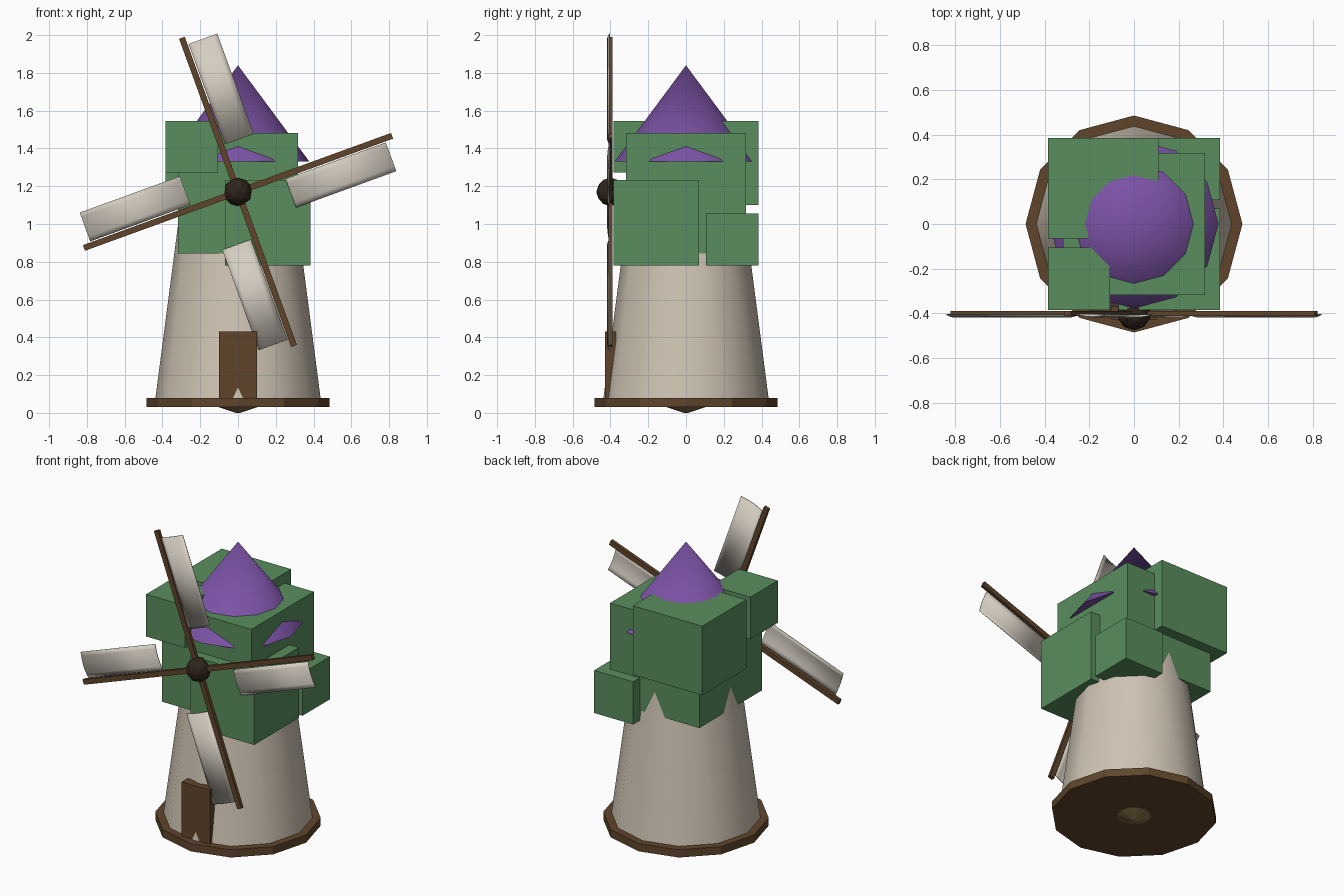
import bpy, bmesh, math
from mathutils import Matrix, Vector

default_cube = bpy.data.objects.get("Cube")
if default_cube:
    bpy.data.objects.remove(default_cube, do_unlink=True)


def material(name, colour):
    mat = bpy.data.materials.new(name)
    mat.use_nodes = True
    rgba = (*colour, 1.0)
    mat.diffuse_color = rgba
    mat.node_tree.nodes["Principled BSDF"].inputs["Base Color"].default_value = rgba
    return mat


PLASTER = material("warm plaster", (0.62, 0.55, 0.45))
WOOD = material("brown wood", (0.115, 0.06, 0.024))
DARK = material("dark hub wood", (0.028, 0.018, 0.010))
GREEN = material("leaf green", (0.1, 0.27, 0.11))
PURPLE = material("purple roof", (0.2, 0.085, 0.38))
OCHRE = material("ochre base", (0.25, 0.17, 0.065))
CANVAS = material("sail canvas", (0.66, 0.61, 0.53))


def finish(name, bm, mat, smooth=False):
    """Turn a bmesh into a named, coloured object."""
    bmesh.ops.recalc_face_normals(bm, faces=bm.faces)
    mesh = bpy.data.meshes.new(name)
    bm.to_mesh(mesh)
    bm.free()
    mesh.materials.append(mat)
    obj = bpy.data.objects.new(name, mesh)
    bpy.context.collection.objects.link(obj)
    if smooth:
        bpy.ops.object.select_all(action="DESELECT")
        obj.select_set(True)
        bpy.context.view_layer.objects.active = obj
        bpy.ops.object.shade_smooth_by_angle(angle=math.radians(40))
    return obj


def frustum(name, low_radius, high_radius, low, high, mat, smooth=False):
    """Twelve-sided upright cone or drum, with a corner on each axis."""
    bm = bmesh.new()
    place = Matrix.Translation((0, 0, (low + high) / 2))
    bmesh.ops.create_cone(bm, cap_ends=True, segments=12, radius1=low_radius,
                          radius2=high_radius, depth=high - low, matrix=place)
    bmesh.ops.remove_doubles(bm, verts=bm.verts, dist=1e-5)
    return finish(name, bm, mat, smooth)


def box(name, low, high, mat, turn=Matrix()):
    """Box between two opposite corners, optionally turned afterwards."""
    low, high = Vector(low), Vector(high)
    bm = bmesh.new()
    place = Matrix.Translation((low + high) / 2) @ Matrix.Diagonal((*(high - low), 1))
    bmesh.ops.create_cube(bm, size=1, matrix=turn @ place)
    return finish(name, bm, mat)


# Base, tower and roof
frustum("base_foot", 0.01, 0.1, 0, 0.03, OCHRE)
frustum("base_platform", 0.485, 0.485, 0.03, 0.08, WOOD)
frustum("tower", 0.437, 0.274, 0.08, 1.33, PLASTER, True)
frustum("roof", 0.378, 0, 1.33, 1.84, PURPLE, True)
box("door", (-0.1, -0.43, 0.08), (0.1, -0.37, 0.43), WOOD)

# Foliage: one central cube and four blocks on alternating corners
OUT = 0.385
TOP, BOTTOM = 1.545, 0.78
core = 0.318
box("foliage_core", (-core, -core, 0.845), (core, core, 1.481), GREEN)
box("foliage_upper_front", (-OUT, -OUT, 1.273), (-0.107, -0.105, TOP), GREEN)
box("foliage_upper_back", (-OUT, -0.064, 1.1), (0.11, OUT, TOP), GREEN)
box("foliage_lower_front", (-0.07, -OUT, BOTTOM), (OUT, 0.07, 1.234), GREEN)
box("foliage_lower_back", (0.107, 0.107, BOTTOM), (OUT, OUT, 1.055), GREEN)

# Hub
HUB = Vector((0, -0.4, 1.17))
bm = bmesh.new()
bmesh.ops.create_icosphere(bm, subdivisions=2, radius=0.075, matrix=Matrix.Translation(HUB))
finish("hub", bm, DARK)


def sail(name, turn):
    """Thin canvas strip, bowed slightly across its width."""
    steps = 6
    bm = bmesh.new()
    rows = []
    for i in range(steps + 1):
        t = i / steps
        across = -0.022 - 0.161 * t
        bow = -0.004 - 0.011 * math.sin(math.pi * t)
        rows.append([bm.verts.new(turn @ Vector((u, bow, across))) for u in (0.26, 0.825)])
    for a, b in zip(rows, rows[1:]):
        bm.faces.new((a[0], a[1], b[1], b[0]))
    obj = finish(name, bm, CANVAS, True)
    solid = obj.modifiers.new("thickness", "SOLIDIFY")
    solid.thickness = 0.005
    solid.offset = 0


# Four arms, each with a sail on its clockwise side
for i in range(4):
    turn = Matrix.Translation(HUB) @ Matrix.Rotation(-math.radians(20 + 90 * i), 4, "Y")
    box(f"arm_{i + 1}", (0, -0.011, -0.016), (0.868, 0.011, 0.016), WOOD, turn)
    sail(f"sail_{i + 1}", turn)
